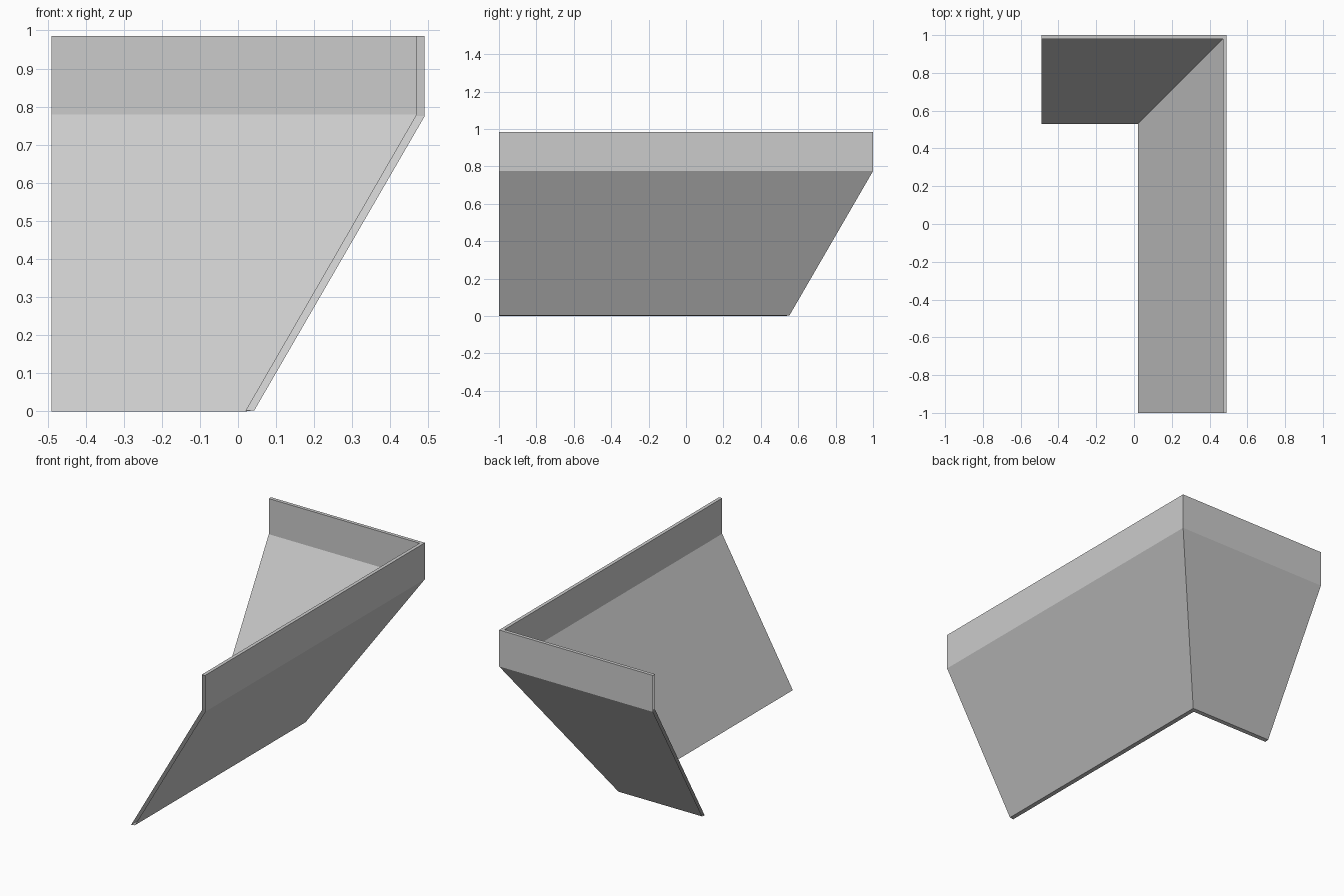
import bpy, bmesh

if "Cube" in bpy.data.objects:
    bpy.data.objects.remove(bpy.data.objects["Cube"])

# Profile loop (x, z): outer skin from bottom to top, then inner skin back down
PROFILE = [(0.043, 0.003), (0.49, 0.775), (0.49, 0.985),
           (0.47, 0.985), (0.47, 0.78), (0.02, 0.0)]
SHIFT = 0.51  # back wing has the same profile, moved outward in y

mat = bpy.data.materials.new("plain_grey")
mat.diffuse_color = (0.6, 0.6, 0.6, 1)
mat.use_nodes = True
mat.node_tree.nodes["Principled BSDF"].inputs["Base Color"].default_value = mat.diffuse_color

# Mitred L sweep: left end, corner, front end
bm = bmesh.new()
stations = [
    [bm.verts.new((-0.49, x + SHIFT, z)) for x, z in PROFILE],
    [bm.verts.new((x, x + SHIFT, z)) for x, z in PROFILE],
    [bm.verts.new((x, -1.0, z)) for x, z in PROFILE],
]
n = len(PROFILE)
for a, b in zip(stations, stations[1:]):
    for i in range(n):
        j = (i + 1) % n
        bm.faces.new((a[i], b[i], b[j], a[j]))
# The two ends of the hollow skin stay open
bmesh.ops.recalc_face_normals(bm, faces=bm.faces)
# Make the outer wall at +x face outward
wall = max(bm.faces, key=lambda f: f.calc_center_median().x)
if wall.normal.x < 0:
    bmesh.ops.reverse_faces(bm, faces=bm.faces)

mesh = bpy.data.meshes.new("corner_eave_trim")
bm.to_mesh(mesh)
bm.free()
mesh.materials.append(mat)
obj = bpy.data.objects.new("corner_eave_trim", mesh)
bpy.context.collection.objects.link(obj)
